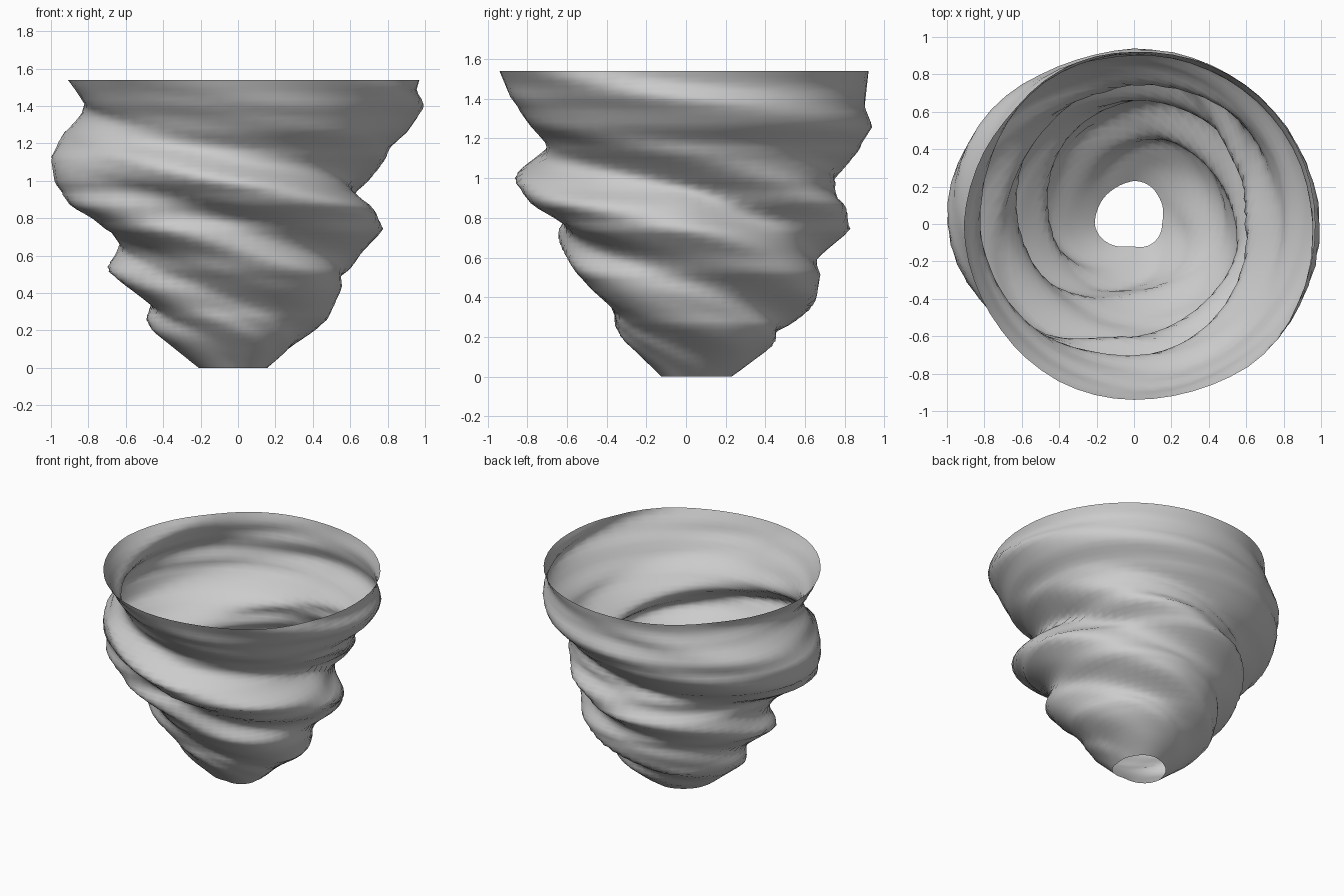
import bpy
import bmesh
import math

SIDES = 56
LEVELS = 60
HEIGHT = 1.54

# Wall profiles as (height, radius), one for each side
RIGHT = [(0, .21), (.2, .46), (.26, .48), (.32, .44), (.52, .7), (.63, .61), (.77, .71),
         (.87, .89), (.99, .98), (1.12, 1), (1.26, .91), (1.35, .83), (1.42, .82), (1.54, .91)]
FRONT = [(0, .12), (.2, .33), (.35, .37), (.5, .53), (.63, .62), (.75, .6), (.8, .62),
         (.87, .77), (.99, .87), (1.1, .71), (1.17, .7), (1.25, .77), (1.42, .89), (1.54, .94)]
LEFT = [(0, .15), (.08, .25), (.13, .29), (.26, .48), (.42, .55), (.48, .54), (.58, .62),
        (.74, .78), (.86, .69), (.95, .59), (1.02, .67), (1.12, .79), (1.18, .81),
        (1.26, .9), (1.4, 1), (1.47, .95), (1.54, .97)]
BACK = [(0, .23), (.14, .42), (.22, .44), (.34, .63), (.45, .66), (.6, .66), (.65, .72),
        (.74, .83), (.9, .76), (1, .74), (1.12, .85), (1.26, .94), (1.36, .9), (1.54, .92)]
PROFILES = [RIGHT, FRONT, LEFT, BACK, RIGHT]

# Spiral grooves: heights at right, front, left, back and right again
GROOVES = [(-.3, -.5, -.7, -.9, -1.1), (0, -.2, -.45, -.65, -.9), (.32, .1, -.15, -.35, -.6),
           (.65, .38, .18, -.05, -.3), (1.08, .75, .48, .2, 0), (1.4, 1.14, .95, .56, .32),
           (1.7, 1.45, 1.2, .95, .65), (2, 1.75, 1.5, 1.36, 1.08),
           (2.3, 2.05, 1.85, 1.65, 1.4), (2.6, 2.35, 2.1, 1.9, 1.7)]


def mix(a, b, t):
    return a + (b - a) * t


def sample(points, x):
    """Piecewise linear lookup, held constant past both ends."""
    x = max(x, points[0][0])
    for (x0, y0), (x1, y1) in zip(points, points[1:]):
        if x <= x1:
            return mix(y0, y1, (x - x0) / (x1 - x0))
    return points[-1][1]


def mean_radius(z):
    return sum(sample(profile, z) for profile in PROFILES[:4]) / 4


def swell(profile, z):
    """Bulge of a profile relative to the plain flaring cup."""
    z = min(max(z, 0), HEIGHT)
    return sample(profile, z) / mean_radius(z)


def wall_radius(turn, z):
    """Follow the grooves to both neighbouring profiles and blend them."""
    quarter = int(turn * 4)
    part = turn * 4 - quarter
    here, ahead = [
        swell(PROFILES[side],
              sample([(mix(g[quarter], g[quarter + 1], part), g[side]) for g in GROOVES], z))
        for side in (quarter, quarter + 1)]
    return mean_radius(z) * mix(here, ahead, (1 - math.cos(math.pi * part)) / 2)


def make_material(name, colour):
    material = bpy.data.materials.new(name)
    material.use_nodes = True
    material.diffuse_color = colour
    shader = next(n for n in material.node_tree.nodes if n.type == 'BSDF_PRINCIPLED')
    shader.inputs["Base Color"].default_value = colour
    return material


default_cube = bpy.data.objects.get("Cube")
if default_cube:
    bpy.data.objects.remove(default_cube, do_unlink=True)

# Thin spiral wall, open at the rim and at the base
bm = bmesh.new()
rings = []
for level in range(LEVELS + 1):
    z = HEIGHT * level / LEVELS
    ring = []
    for side in range(SIDES):
        turn = side / SIDES
        angle = math.pi + math.tau * turn
        radius = wall_radius(turn, z)
        ring.append(bm.verts.new((radius * math.cos(angle), radius * math.sin(angle), z)))
    rings.append(ring)
for lower, upper in zip(rings, rings[1:]):
    for side in range(SIDES):
        after = (side + 1) % SIDES
        bm.faces.new((lower[side], lower[after], upper[after], upper[side]))
for face in bm.faces:
    face.smooth = True

mesh = bpy.data.meshes.new("spiral_cup")
bm.to_mesh(mesh)
bm.free()
mesh.materials.append(make_material("light grey", (0.6, 0.6, 0.6, 1)))
cup = bpy.data.objects.new("spiral_cup", mesh)
bpy.context.collection.objects.link(cup)
